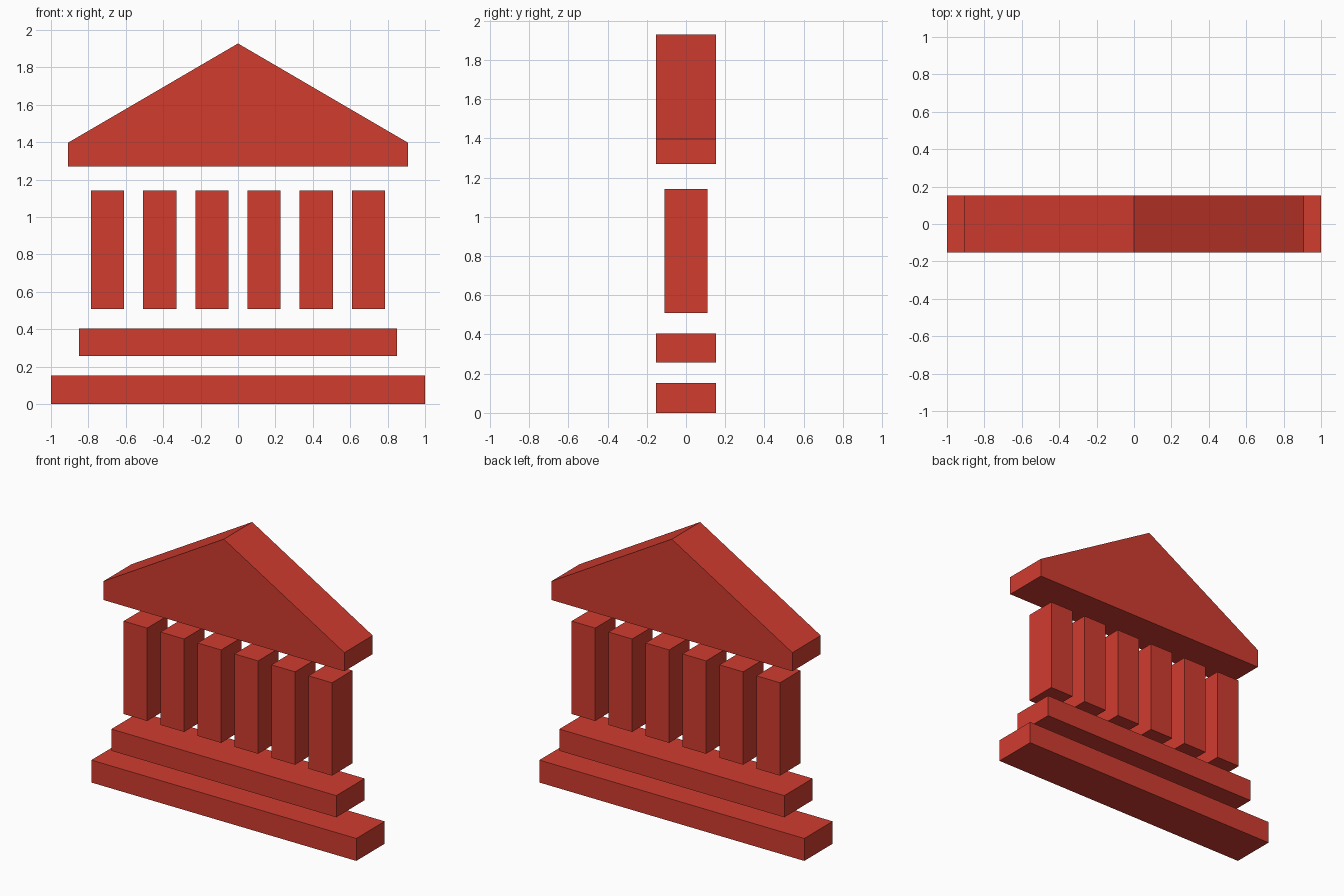
import bpy, bmesh

if "Cube" in bpy.data.objects:
    bpy.data.objects.remove(bpy.data.objects["Cube"])

red = bpy.data.materials.new("brick_red")
red.diffuse_color = (0.63, 0.045, 0.028, 1)
red.use_nodes = True
red.node_tree.nodes["Principled BSDF"].inputs["Base Color"].default_value = red.diffuse_color


def prism(name, profile, half_depth):
    """Extrude an x-z outline along y, centred on y = 0."""
    bm = bmesh.new()
    face = bm.faces.new([bm.verts.new((x, -half_depth, z)) for x, z in profile])
    ext = bmesh.ops.extrude_face_region(bm, geom=[face])
    verts = [g for g in ext["geom"] if isinstance(g, bmesh.types.BMVert)]
    bmesh.ops.translate(bm, verts=verts, vec=(0, 2 * half_depth, 0))
    bmesh.ops.recalc_face_normals(bm, faces=bm.faces)
    mesh = bpy.data.meshes.new(name)
    bm.to_mesh(mesh)
    bm.free()
    mesh.materials.append(red)
    obj = bpy.data.objects.new(name, mesh)
    bpy.context.collection.objects.link(obj)
    return obj


def block(name, x, half_width, z0, z1, half_depth):
    a, b = x - half_width, x + half_width
    return prism(name, [(a, z0), (b, z0), (b, z1), (a, z1)], half_depth)


DEPTH = 0.153

# Two steps
block("lower_step", 0, 1.0, 0.0, 0.153, DEPTH)
block("upper_step", 0, 0.849, 0.257, 0.405, DEPTH)

# Row of six square columns
for i in range(6):
    block(f"column_{i + 1}", (i - 2.5) * 0.279, 0.089, 0.508, 1.142, 0.11)

# Pediment with short vertical ends
prism("pediment", [(-0.91, 1.27), (0.91, 1.27), (0.91, 1.397),
                   (0, 1.928), (-0.91, 1.397)], DEPTH)
